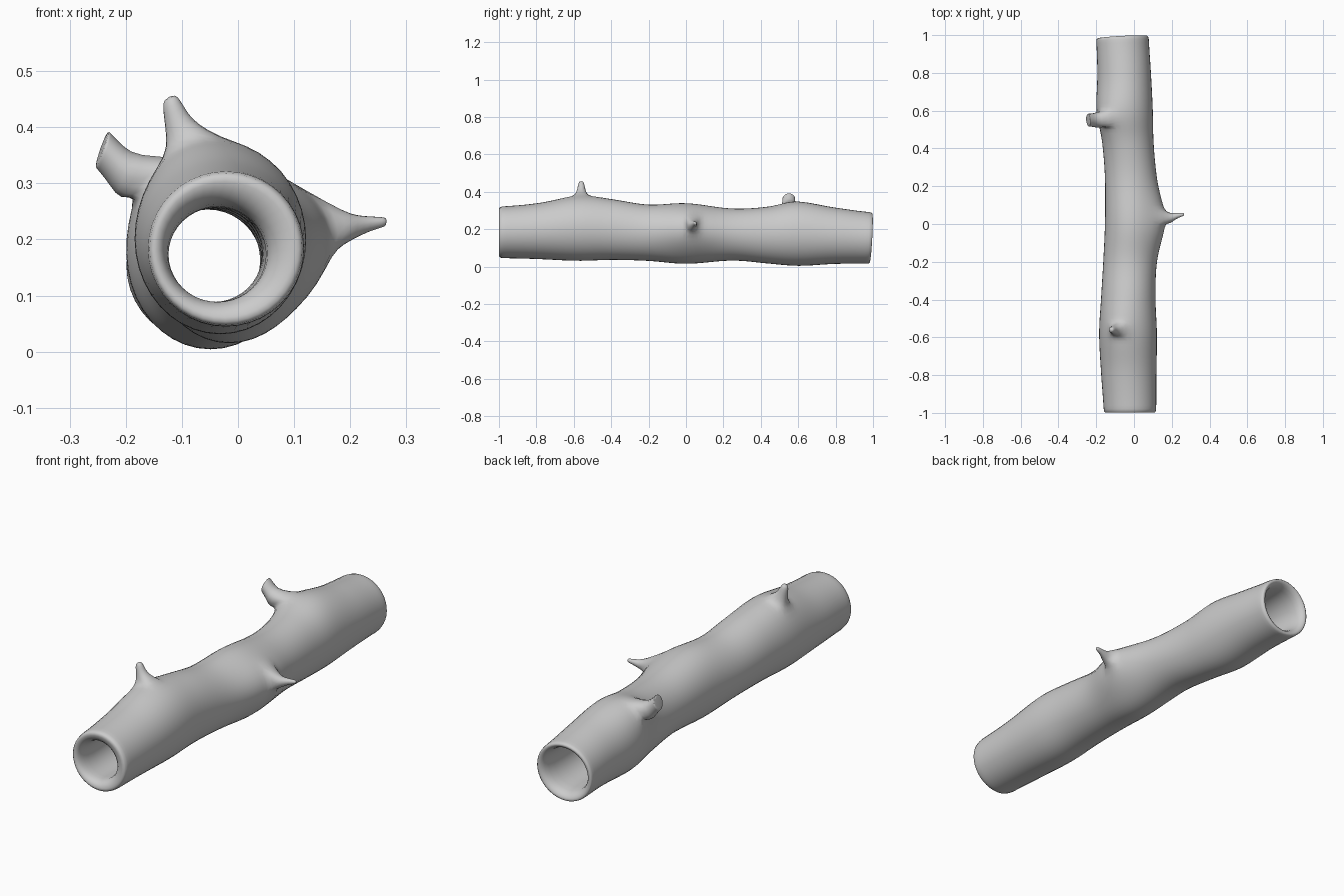
import bpy, bmesh, math
from mathutils import Vector

if "Cube" in bpy.data.objects:
    bpy.data.objects.remove(bpy.data.objects["Cube"])

SIDES, ROWS = 20, 51

# Outer cross-sections along the log: y, x min, x max, z min, z max
SECTIONS = [
    (-1.0, -.162, .120, .043, .323), (-.8, -.176, .121, .038, .340),
    (-.58, -.187, .124, .028, .374), (-.4, -.177, .116, .033, .362),
    (-.2, -.165, .118, .028, .333), (0, -.156, .125, .012, .341),
    (.25, -.156, .118, .030, .312), (.45, -.172, .105, .013, .322),
    (.6, -.200, .102, .001, .347), (.8, -.196, .092, .012, .317),
    (1.0, -.202, .080, .013, .292)]

# Broad swellings where branches leave: y, angle, height, y spread, angle spread
SWELLS = [(-.56, 112, .014, .09, .35), (.02, 10, .050, .11, .42), (.55, 130, .022, .08, .35)]

# Branch stubs: start y, start angle, then (x, y, z, radius) along the stub
BRANCHES = [
    (-.56, 110, [(-.100, -.56, .392, .033), (-.110, -.56, .415, .024),
                 (-.118, -.56, .440, .019), (-.123, -.56, .455, .012)]),
    (.03, 14, [(.190, .03, .220, .031), (.210, .038, .223, .022),
               (.235, .046, .228, .014), (.258, .05, .231, .010), (.265, .051, .231, .007)]),
    (.55, 132, [(-.195, .55, .310, .047), (-.215, .55, .332, .040),
                (-.236, .55, .356, .038), (-.241, .55, .361, .038), (-.243, .55, .363, .036)])]


def section(y):
    """Smooth interpolation of the cross-section table."""
    for k in range(len(SECTIONS) - 1):
        if y <= SECTIONS[k + 1][0] + 1e-6:
            break
    p0, p1, p2, p3 = (SECTIONS[min(max(k + d, 0), len(SECTIONS) - 1)] for d in (-1, 0, 1, 2))
    t = (y - p1[0]) / (p2[0] - p1[0])
    out = []
    for a, b, c, d in zip(p0[1:], p1[1:], p2[1:], p3[1:]):
        out.append(b + .5 * t * (c - a + t * (2*a - 5*b + 4*c - d + t * (3*(b - c) + d - a))))
    x0, x1, z0, z1 = out
    return (x0 + x1) / 2, (z0 + z1) / 2, (x1 - x0) / 2, (z1 - z0) / 2


def swell(y, a):
    total = 0
    for sy, deg, h, wy, wa in SWELLS:
        da = (a - math.radians(deg) + math.pi) % (2 * math.pi) - math.pi
        total += h * math.exp(-((y - sy) / wy) ** 2 / 2 - (da / wa) ** 2 / 2)
    return total


bm = bmesh.new()


def ring(y, cx, cz, rx, rz, bumps=False, slant=0):
    verts = []
    for j in range(SIDES):
        a = 2 * math.pi * j / SIDES
        s = swell(y, a) if bumps else 0
        verts.append(bm.verts.new((cx + (rx + s) * math.cos(a),
                                   y - slant * (1 - math.cos(a - .8)) / 2,
                                   cz + (rz + s) * math.sin(a))))
    return verts


# Outer bark
rings = []
for i in range(ROWS):
    y = -1 + 2 * i / (ROWS - 1)
    rings.append(ring(y, *section(y), bumps=True, slant=.02 if i == ROWS - 1 else 0))

# Back rim, hollow core, front rim
rings.append(ring(1.0, -.061, .153, .126, .126, slant=.02))
rings.append(ring(.985, -.061, .154, .108, .108, slant=.02))
for k in range(13):
    t = k / 12
    wob = .004 * math.sin(k * 1.7)
    rings.append(ring(.93 - 1.84 * t, -.058 + .018 * t + wob, .157 + .018 * t - wob,
                      .100 - .012 * t, .100 - .014 * t))
rings.append(ring(-.965, -.038, .176, .088, .086))
rings.append(ring(-.992, -.030, .180, .105, .103))
rings.append(ring(-1.0, -.023, .182, .124, .123))

for i, r in enumerate(rings):
    n = rings[(i + 1) % len(rings)]
    for j in range(SIDES):
        m = (j + 1) % SIDES
        bm.faces.new((r[j], r[m], n[m], n[j]))

# Branch stubs grown out of the bark
for y, deg, path in BRANCHES:
    i = round((y + 1) / 2 * (ROWS - 1))
    j = round(deg / 360 * SIDES)
    steps = [(-1, -1), (-1, 0), (-1, 1), (0, 1), (1, 1), (1, 0), (1, -1), (0, -1)]
    loop = [rings[i + di][(j + dj) % SIDES] for di, dj in steps]
    base = rings[i][j].co.copy()
    bm.verts.remove(rings[i][j])
    axis = (Vector(path[-1][:3]) - base).normalized()
    spokes = []
    for v in loop:
        d = v.co - base
        spokes.append((d - axis * d.dot(axis)).normalized())
    for x, yy, z, rad in path:
        new = [bm.verts.new(Vector((x, yy, z)) + s * rad) for s in spokes]
        for k in range(8):
            m = (k + 1) % 8
            bm.faces.new((loop[k], loop[m], new[m], new[k]))
        loop = new
    bm.faces.new(loop)

bmesh.ops.recalc_face_normals(bm, faces=bm.faces)
for f in bm.faces:
    f.smooth = True
mesh = bpy.data.meshes.new("hollow_log")
bm.to_mesh(mesh)
bm.free()
log = bpy.data.objects.new("hollow_log", mesh)
bpy.context.collection.objects.link(log)
sub = log.modifiers.new("smooth_bark", 'SUBSURF')
sub.levels = sub.render_levels = 1
